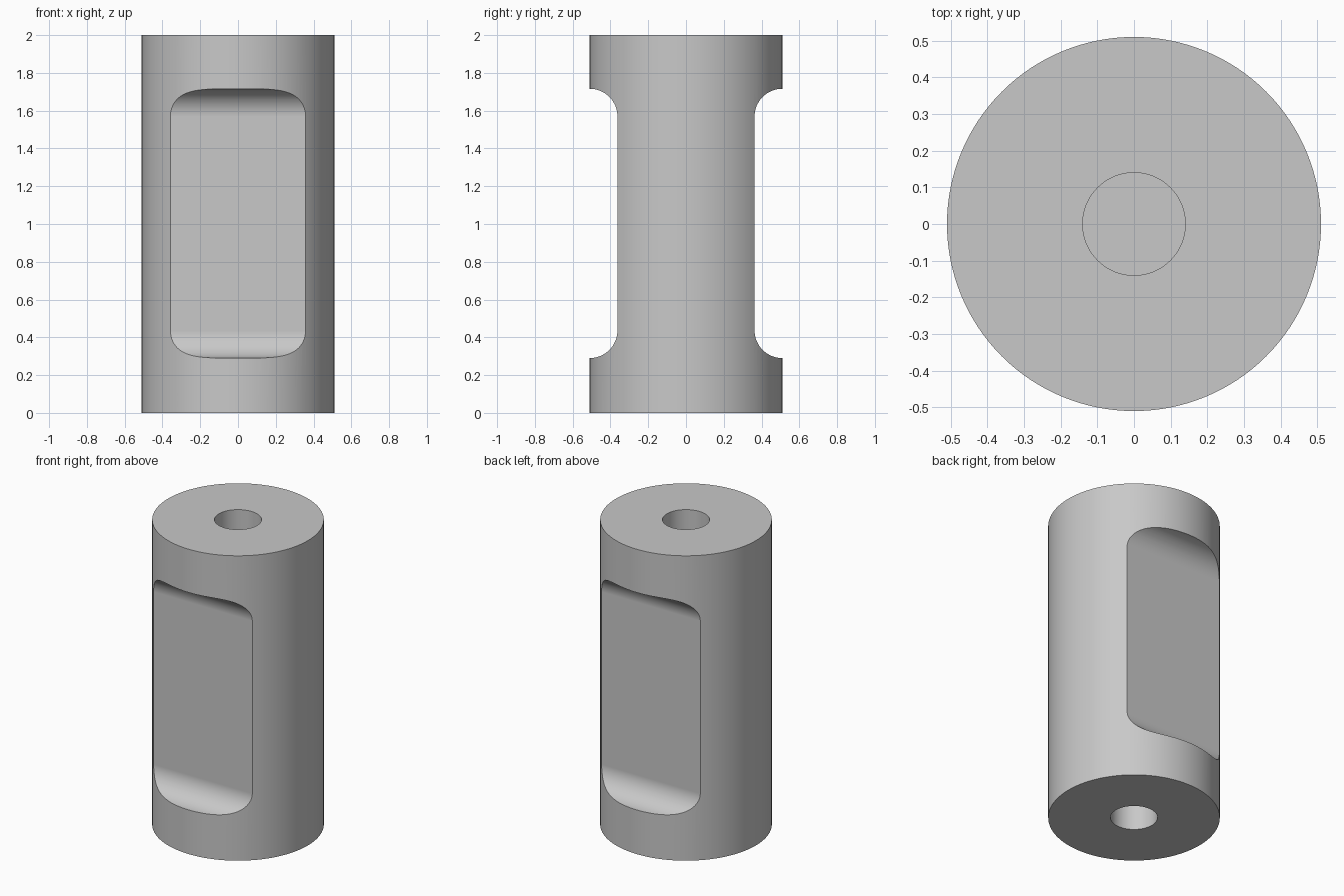
import bpy
import math

cube = bpy.data.objects.get("Cube")
if cube:
    bpy.data.objects.remove(cube, do_unlink=True)

RADIUS, HEIGHT = 0.51, 2.0
FLAT_Y = 0.363                       # distance of each flat from the axis
POCKET_LOW, POCKET_HIGH = 0.29, 1.716
FILLET = RADIUS - FLAT_Y
BORE_RADIUS, BORE_DEPTH = 0.14, 0.4

grey = bpy.data.materials.new("Grey metal")
grey.use_nodes = True
colour = (0.58, 0.58, 0.58, 1)
grey.diffuse_color = colour
grey.node_tree.nodes["Principled BSDF"].inputs["Base Color"].default_value = colour


def cylinder(name, radius, depth, z, sides):
    bpy.ops.mesh.primitive_cylinder_add(vertices=sides, radius=radius, depth=depth, location=(0, 0, z))
    ob = bpy.context.object
    ob.name = name
    ob.data.materials.append(grey)
    return ob


def pocket_cutter(side):
    """Side profile with two quarter-round fillets, extruded across x."""
    profile = [(RADIUS + 0.1, POCKET_LOW)]
    steps = 16
    for i in range(steps + 1):
        a = math.pi / 2 * i / steps
        profile.append((RADIUS - FILLET * math.sin(a), POCKET_LOW + FILLET * (1 - math.cos(a))))
    # Mirror the lower half to make the upper half
    profile += [(y, POCKET_LOW + POCKET_HIGH - z) for y, z in reversed(profile)]
    n = len(profile)
    verts = [(x, side * y, z) for x in (-0.6, 0.6) for y, z in profile]
    faces = [list(range(n)), list(range(2 * n - 1, n - 1, -1))]
    faces += [(i, i + n, (i + 1) % n + n, (i + 1) % n) for i in range(n)]
    mesh = bpy.data.meshes.new("pocket_cutter")
    mesh.from_pydata(verts, [], faces)
    if side < 0:
        mesh.flip_normals()
    mesh.materials.append(grey)
    ob = bpy.data.objects.new("pocket_cutter", mesh)
    bpy.context.collection.objects.link(ob)
    # Make the normals consistently outward
    bpy.ops.object.select_all(action='DESELECT')
    bpy.context.view_layer.objects.active = ob
    ob.select_set(True)
    bpy.ops.object.mode_set(mode='EDIT')
    bpy.ops.mesh.select_all(action='SELECT')
    bpy.ops.mesh.normals_make_consistent(inside=False)
    bpy.ops.object.mode_set(mode='OBJECT')
    return ob


# Round body, two opposite flat pockets, and a blind bore in each end
body = cylinder("body", RADIUS, HEIGHT, HEIGHT / 2, 128)
cutters = [pocket_cutter(-1), pocket_cutter(1)]
cutters += [cylinder("bore_cutter", BORE_RADIUS, 2 * BORE_DEPTH, z, 64) for z in (0, HEIGHT)]

bpy.ops.object.select_all(action='DESELECT')
bpy.context.view_layer.objects.active = body
body.select_set(True)
for cutter in cutters:
    cutter.hide_render = True
    mod = body.modifiers.new("cut", 'BOOLEAN')
    mod.operation = 'DIFFERENCE'
    mod.solver = 'EXACT'
    mod.object = cutter
    bpy.ops.object.modifier_apply(modifier=mod.name)
    bpy.data.objects.remove(cutter, do_unlink=True)

# Smooth curves, crisp rims and flats
bpy.ops.object.shade_smooth_by_angle(angle=math.radians(25))
weighted = body.modifiers.new("weighted_normals", 'WEIGHTED_NORMAL')
weighted.keep_sharp = True
